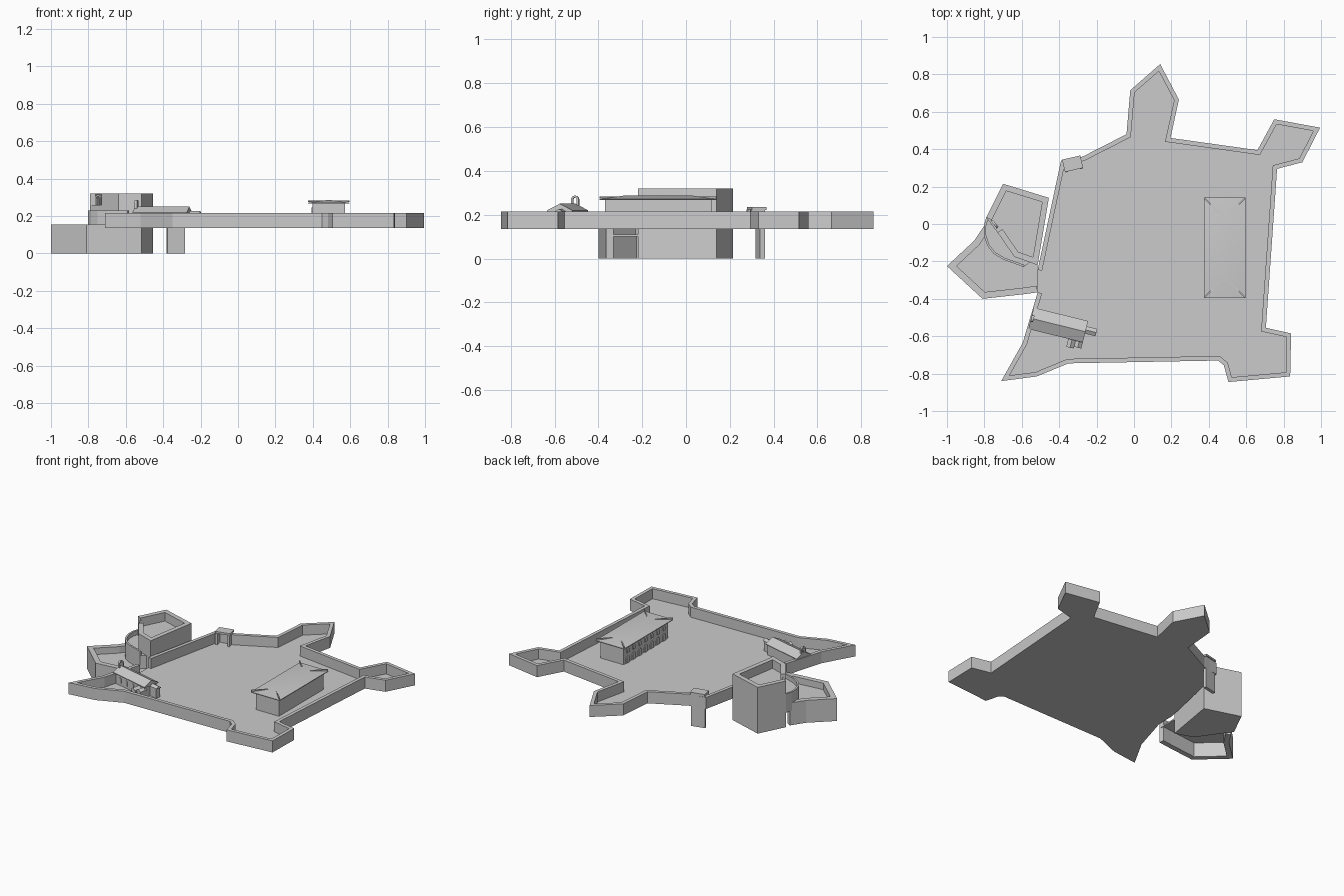
import bpy, bmesh, math
from mathutils import Vector, Matrix

cube = bpy.data.objects.get("Cube")
if cube:
    bpy.data.objects.remove(cube, do_unlink=True)

stone = bpy.data.materials.new("pale_grey_stone")
stone.use_nodes = True
stone.diffuse_color = (0.6, 0.6, 0.6, 1)
stone.node_tree.nodes["Principled BSDF"].inputs["Base Color"].default_value = (0.6, 0.6, 0.6, 1)


def finish(name, bm):
    bmesh.ops.recalc_face_normals(bm, faces=bm.faces)
    mesh = bpy.data.meshes.new(name)
    bm.to_mesh(mesh)
    bm.free()
    mesh.materials.append(stone)
    ob = bpy.data.objects.new(name, mesh)
    bpy.context.collection.objects.link(ob)
    return ob


def prism(name, pts, z0, z1):
    """Extrude a plan outline between two heights."""
    bm = bmesh.new()
    face = bm.faces.new([bm.verts.new((x, y, z0)) for x, y in pts])
    ext = bmesh.ops.extrude_face_region(bm, geom=[face])
    verts = [v for v in ext["geom"] if isinstance(v, bmesh.types.BMVert)]
    bmesh.ops.translate(bm, vec=(0, 0, z1 - z0), verts=verts)
    bmesh.ops.triangulate(bm, faces=[f for f in bm.faces if len(f.verts) > 4])
    return finish(name, bm)


def wall(name, path, width, z0, z1):
    """Mitred wall along an open path, thickened to the left."""
    pts = [Vector(p) for p in path]
    dirs = [(b - a).normalized() for a, b in zip(pts, pts[1:])]
    bm = bmesh.new()
    rings = []
    for i, p in enumerate(pts):
        d0, d1 = dirs[max(i - 1, 0)], dirs[min(i, len(dirs) - 1)]
        n0, n1 = Vector((-d0.y, d0.x)), Vector((-d1.y, d1.x))
        q = p + (n0 + n1) * width / (1 + n0.dot(n1))
        rings.append([bm.verts.new((*c, z)) for c, z in ((p, z0), (p, z1), (q, z1), (q, z0))])
    for a, b in zip(rings, rings[1:]):
        for k in range(4):
            j = (k + 1) % 4
            bm.faces.new((a[k], a[j], b[j], b[k]))
    bm.faces.new(rings[0])
    bm.faces.new(rings[-1])
    return finish(name, bm)


def box(name, centre, size, angle=0.0):
    bm = bmesh.new()
    bmesh.ops.create_cube(bm, size=1, matrix=Matrix.Translation(centre)
                          @ Matrix.Rotation(angle, 4, "Z") @ Matrix.Diagonal((*size, 1)))
    return finish(name, bm)


def hip_roof(name, centre, size, thick, rise, inset, angle=0.0):
    """Eave slab with a ridge along local y, inset from both ends."""
    w, l = size[0] / 2, size[1] / 2
    bm = bmesh.new()
    rim = [(-w, -l), (w, -l), (w, l), (-w, l)]
    low = [bm.verts.new((x, y, 0)) for x, y in rim]
    top = [bm.verts.new((x, y, thick)) for x, y in rim]
    r = [bm.verts.new((0, s * (l - inset), thick + rise)) for s in (-1, 1)]
    bm.faces.new(low)
    for k in range(4):
        j = (k + 1) % 4
        bm.faces.new((low[k], low[j], top[j], top[k]))
    bm.faces.new((top[0], top[1], r[0]))
    bm.faces.new((top[2], top[3], r[1]))
    bm.faces.new((top[1], top[2], r[1], r[0]))
    bm.faces.new((top[3], top[0], r[0], r[1]))
    bm.transform(Matrix.Translation(centre) @ Matrix.Rotation(angle, 4, "Z"))
    return finish(name, bm)


def arch(name, centre, width, height, depth, matrix, hole=0.0):
    """Round-topped plate in local xz; a hole width makes it an open arch."""
    def outline(w, h):
        r = w / 2
        arc = [(r * math.cos(math.pi * k / 8), h - r + r * math.sin(math.pi * k / 8)) for k in range(9)]
        return [(r, 0)] + arc + [(-r, 0)]
    bm = bmesh.new()
    out = outline(width, height)
    ins = outline(hole, height - (width - hole) / 2) if hole else None
    loops = [[[bm.verts.new((x, y, z)) for x, z in o] for y in (-depth / 2, depth / 2)]
             for o in (out, ins) if o]
    for a, b in loops:
        for k in range(len(a) - (1 if hole else 0)):
            j = (k + 1) % len(a)
            bm.faces.new((a[k], a[j], b[j], b[k]))
    for side in (0, 1):
        if not hole:
            bm.faces.new(loops[0][side])
            continue
        o, i = loops[0][side], loops[1][side]
        for k in range(len(o) - 1):
            bm.faces.new((o[k], o[k + 1], i[k + 1], i[k]))
    bm.transform(Matrix.Translation(centre) @ matrix)
    return finish(name, bm)


# Main enclosure: slab floor and parapet, open at the west gate
curtain = [(-.515, -.365), (-.595, -.635), (-.71, -.84), (-.52, -.815), (-.35, -.745),
           (.45, -.73), (.48, -.755), (.505, -.845), (.835, -.815), (.84, -.585),
           (.705, -.555), (.765, .295), (.9, .33), (.995, .515), (.75, .56), (.66, .395),
           (.195, .46), (.24, .665), (.14, .855), (-.02, .715), (-.04, .48),
           (-.275, .36), (-.39, .34), (-.515, -.245)]
prism("courtyard_floor", curtain, .135, .145)
wall("curtain_wall", curtain, .024, .135, .215)

# Ravelin west of the gate: hollow underneath
ravelin = [(-.795, 0), (-.855, -.09), (-1, -.225), (-.81, -.4), (-.585, -.375), (-.515, -.365)]
wall("ravelin_wall", ravelin, .035, 0, .155)
prism("ravelin_floor", ravelin + [(-.515, -.2)], .1, .11)

# Tall tower with an open-sided parapet
tower = [(-.73, -.045), (-.64, -.175), (-.515, -.22), (-.455, .14), (-.7, .215), (-.79, .035)]
prism("tower_base", tower, 0, .26)
wall("tower_parapet", tower, .032, .26, .32)

# Curved lower platform beside the tower
curve = [(-.79, .035), (-.803, -.01), (-.803, -.06), (-.785, -.115), (-.75, -.16),
         (-.7, -.19), (-.59, -.23)]
prism("curved_platform", curve + [(-.55, -.2), (-.64, -.17), (-.73, -.045)], .1, .2)
wall("curved_parapet", curve, .012, .1, .23)
arch("tower_doorway", (-.745, .0, .26), .05, .055, .012, Matrix.Rotation(-.9, 4, "Z"), .03)

# Sentry gate on the north-west corner, with its leg down to the ground
tilt = math.radians(13)
box("gate_pier", (-.333, .338, .112), (.095, .022, .225), tilt)
box("gate_roof", (-.328, .322, .228), (.1, .068, .014), tilt)
for side in (-1, 1):
    box("gate_post", (-.326 + side * .04, .31 + side * .009, .183), (.014, .05, .08), tilt)

# Long barracks with hipped roof
box("barracks", (.485, -.127, .205), (.175, .485, .125))
roof = hip_roof("barracks_roof", (.485, -.127, .266), (.22, .535), .005, .016, .11)
for f in roof.data.polygons:
    f.use_smooth = f.normal.z > .5
for sx in (-1, 1):
    for sy in (-1, 1):
        box("hip_cap", (.485 + sx * .068, -.127 + sy * .225, .279), (.115, .007, .009), sx * sy * math.pi / 4)
west = Matrix.Rotation(math.pi / 2, 4, "Z")
for k in range(7):
    y = -.127 + (k - 3) * .066
    arch("upper_window", (.396, y, .215), .022, .032, .008, west)
    arch("lower_arch", (.396, y, .145), .034, .048, .008, west)

# Chapel with gabled roof, bell arch and porches
turn = math.radians(-14)
axis = Matrix.Rotation(turn, 3, "Z")


def chapel_at(x, y, z):
    return Vector((-.405, -.54, z)) + axis @ Vector((x, y, 0))


box("chapel_walls", chapel_at(0, 0, .18), (.285, .1, .075), turn)
hip_roof("chapel_roof", chapel_at(0, 0, .215), (.118, .3), .005, .03, 0, turn + math.pi / 2)
arch("bell_arch", chapel_at(-.142, 0, .235), .036, .052, .014, Matrix.Rotation(turn + math.pi / 2, 4, "Z"), .018)
box("chapel_annex", chapel_at(.17, .01, .18), (.06, .035, .07), turn)
hip_roof("annex_roof", chapel_at(.175, .01, .21), (.04, .065), .004, .012, 0, turn + math.pi / 2)
for x, d in ((.09, .065), (.13, .045)):
    box("chapel_porch", chapel_at(x, -.065, .168), (.036, d, .05), turn)
    hip_roof("porch_roof", chapel_at(x, -.065, .192), (.04, d + .01), .004, .014, 0, turn)
for x in (-.09, -.03, .03):
    arch("chapel_window", chapel_at(x, -.05, .165), .02, .035, .008, Matrix.Rotation(turn, 4, "Z"))
